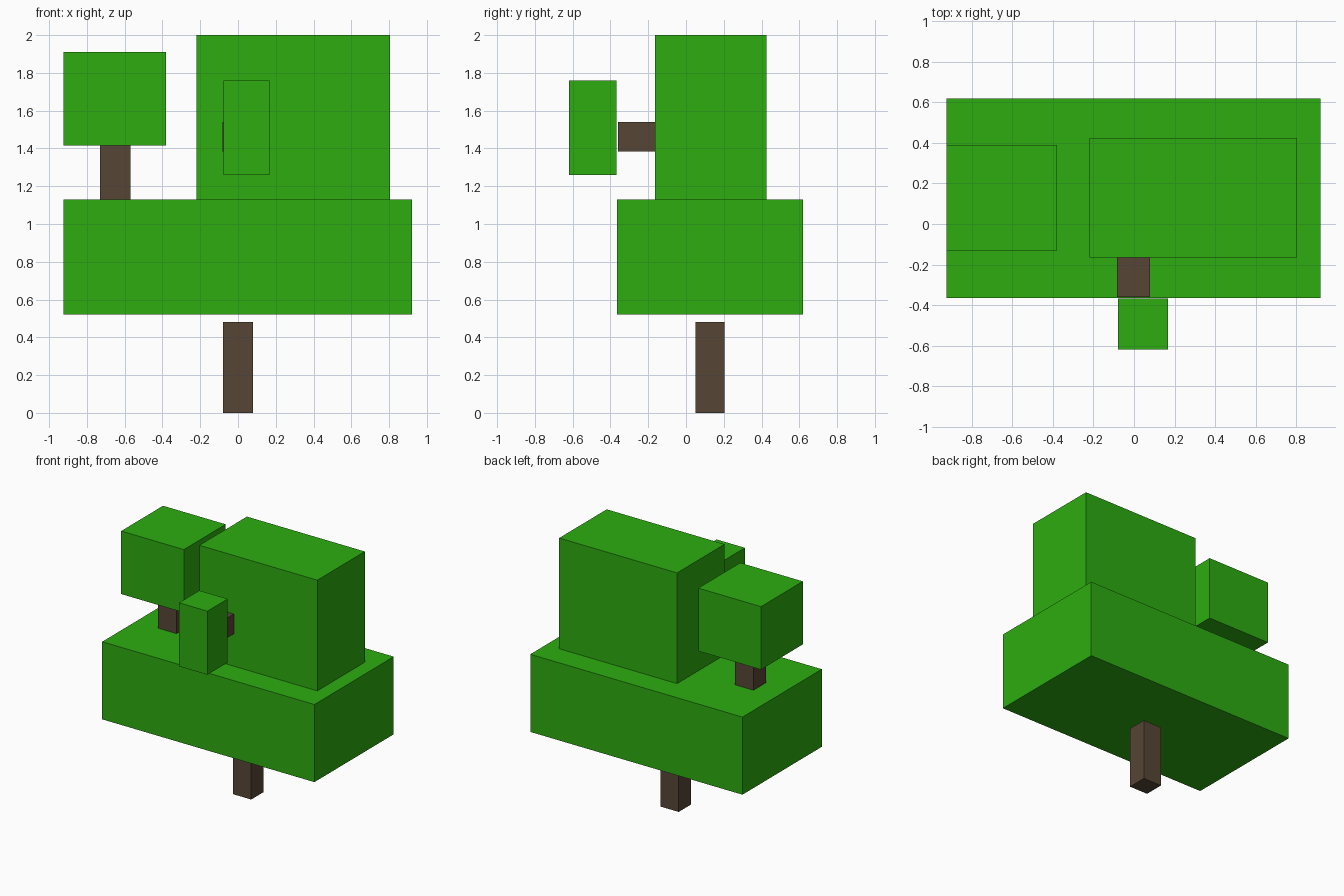
import bpy
import bmesh
from mathutils import Vector

cube = bpy.data.objects.get("Cube")
if cube:
    bpy.data.objects.remove(cube, do_unlink=True)


def make_material(name, color):
    mat = bpy.data.materials.new(name)
    mat.use_nodes = True
    mat.diffuse_color = color
    bsdf = next(n for n in mat.node_tree.nodes if n.type == 'BSDF_PRINCIPLED')
    bsdf.inputs["Base Color"].default_value = color
    return mat


def box(name, mat, x, y, z):
    """Axis-aligned block from (min, max) ranges."""
    low, high = (Vector(corner) for corner in zip(x, y, z))
    bm = bmesh.new()
    bmesh.ops.create_cube(bm, size=1)
    bmesh.ops.scale(bm, vec=high - low, verts=bm.verts)
    mesh = bpy.data.meshes.new(name)
    bm.to_mesh(mesh)
    bm.free()
    mesh.materials.append(mat)
    obj = bpy.data.objects.new(name, mesh)
    obj.location = (low + high) / 2
    bpy.context.collection.objects.link(obj)
    return obj


leaf = make_material("leaf green", (0.026, 0.413, 0.005, 1))
bark = make_material("bark brown", (0.093, 0.061, 0.036, 1))

# Trunk and branches
box("trunk", bark, (-0.08, 0.08), (0.05, 0.205), (0, 0.48))
box("side_branch", bark, (-0.73, -0.57), (0.05, 0.205), (1.13, 1.415))
box("front_branch", bark, (-0.083, 0.08), (-0.36, -0.165), (1.385, 1.54))

# Foliage blocks
box("lower_foliage", leaf, (-0.925, 0.92), (-0.365, 0.62), (0.52, 1.13))
box("upper_foliage", leaf, (-0.22, 0.805), (-0.165, 0.425), (1.13, 2))
box("side_foliage", leaf, (-0.925, -0.38), (-0.13, 0.39), (1.415, 1.91))
box("front_foliage", leaf, (-0.078, 0.168), (-0.62, -0.368), (1.26, 1.76))
